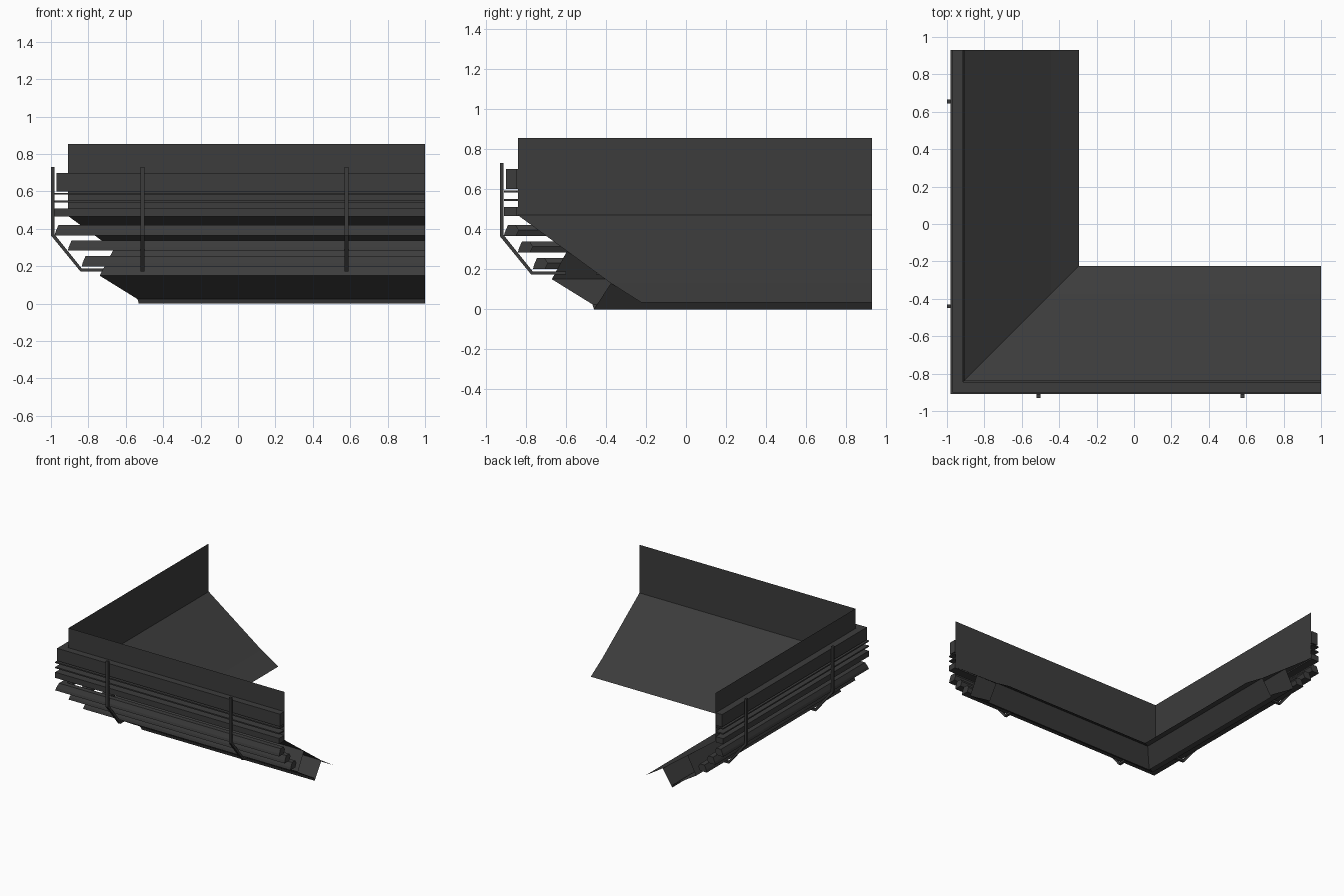
import bpy, bmesh

if "Cube" in bpy.data.objects:
    bpy.data.objects.remove(bpy.data.objects["Cube"])

X_END, Y_END, SHIFT = 1.0, 0.93, -0.07   # arm ends; x of left arm = u + SHIFT

mat = bpy.data.materials.new("dark_grey")
mat.diffuse_color = (0.045, 0.045, 0.045, 1)
mat.use_nodes = True
mat.node_tree.nodes["Principled BSDF"].inputs["Base Color"].default_value = mat.diffuse_color


def finish(name, bm):
    bmesh.ops.recalc_face_normals(bm, faces=bm.faces)
    me = bpy.data.meshes.new(name)
    bm.to_mesh(me)
    bm.free()
    me.materials.append(mat)
    ob = bpy.data.objects.new(name, me)
    bpy.context.collection.objects.link(ob)
    return ob


def corner_sweep(name, profile, closed=True):
    """Sweep a (u, z) profile round the mitred L corner."""
    bm = bmesh.new()
    rows = [[bm.verts.new(p) for p in ((X_END, u, z), (u + SHIFT, u, z), (u + SHIFT, Y_END, z))]
            for u, z in profile]
    n = len(rows)
    for i in range(n if closed else n - 1):
        a, b = rows[i], rows[(i + 1) % n]
        for k in range(2):
            bm.faces.new((a[k], a[k + 1], b[k + 1], b[k]))
    if closed:
        bm.faces.new([r[0] for r in rows])
        bm.faces.new([r[2] for r in rows])
    return finish(name, bm)


def rect(u0, u1, z0, z1):
    return [(u0, z0), (u0, z1), (u1, z1), (u1, z0)]


# Upright panel, sloping skirt and inner drip lip: one thin sheet
corner_sweep("panel_and_skirt",
             [(-0.84, 0.855), (-0.84, 0.47), (-0.375, 0.13), (-0.225, 0.035)], closed=False)

# Open-ended channel hanging under the skirt
corner_sweep("lower_channel",
             [(-0.595, 0.29), (-0.67, 0.15), (-0.468, 0.025), (-0.46, 0.0), (-0.375, 0.13)],
             closed=False)

# Straight rails on the upright panel
corner_sweep("top_rail", rect(-0.90, -0.845, 0.60, 0.70))
corner_sweep("thin_rail_upper", rect(-0.91, -0.845, 0.583, 0.593))
corner_sweep("thin_rail_lower", rect(-0.91, -0.845, 0.542, 0.552))
corner_sweep("middle_rail", rect(-0.91, -0.845, 0.465, 0.51))

# Tilted slats stepping down the slope
for i, (u, z) in enumerate([(-0.91, 0.365), (-0.84, 0.283), (-0.765, 0.20)]):
    corner_sweep(f"slat_{i + 1}",
                 [(u, z), (u + 0.005, z + 0.02), (u + 0.02, z + 0.055),
                  (u + 0.06, z + 0.055), (u + 0.075, z + 0.03), (u + 0.06, z)])


# Bent straps holding the slats
def strap(name, pos, left):
    outer = [(-0.93, 0.73), (-0.93, 0.365), (-0.773, 0.173), (-0.60, 0.173)]
    inner = [(-0.60, 0.188), (-0.765, 0.188), (-0.912, 0.372), (-0.912, 0.73)]
    bm = bmesh.new()
    sides = []
    for w in (pos - 0.01, pos + 0.01):
        sides.append([bm.verts.new((u + SHIFT, w, z) if left else (w, u, z))
                      for u, z in outer + inner])
    a, b = sides
    n = len(a)
    for i in range(n):
        j = (i + 1) % n
        bm.faces.new((a[i], a[j], b[j], b[i]))
    for s in sides:
        for i in range(3):
            bm.faces.new((s[i], s[i + 1], s[n - 2 - i], s[n - 1 - i]))
    finish(name, bm)


for i, p in enumerate((-0.51, 0.58)):
    strap(f"front_strap_{i + 1}", p, False)
for i, p in enumerate((-0.44, 0.655)):
    strap(f"left_strap_{i + 1}", p, True)
